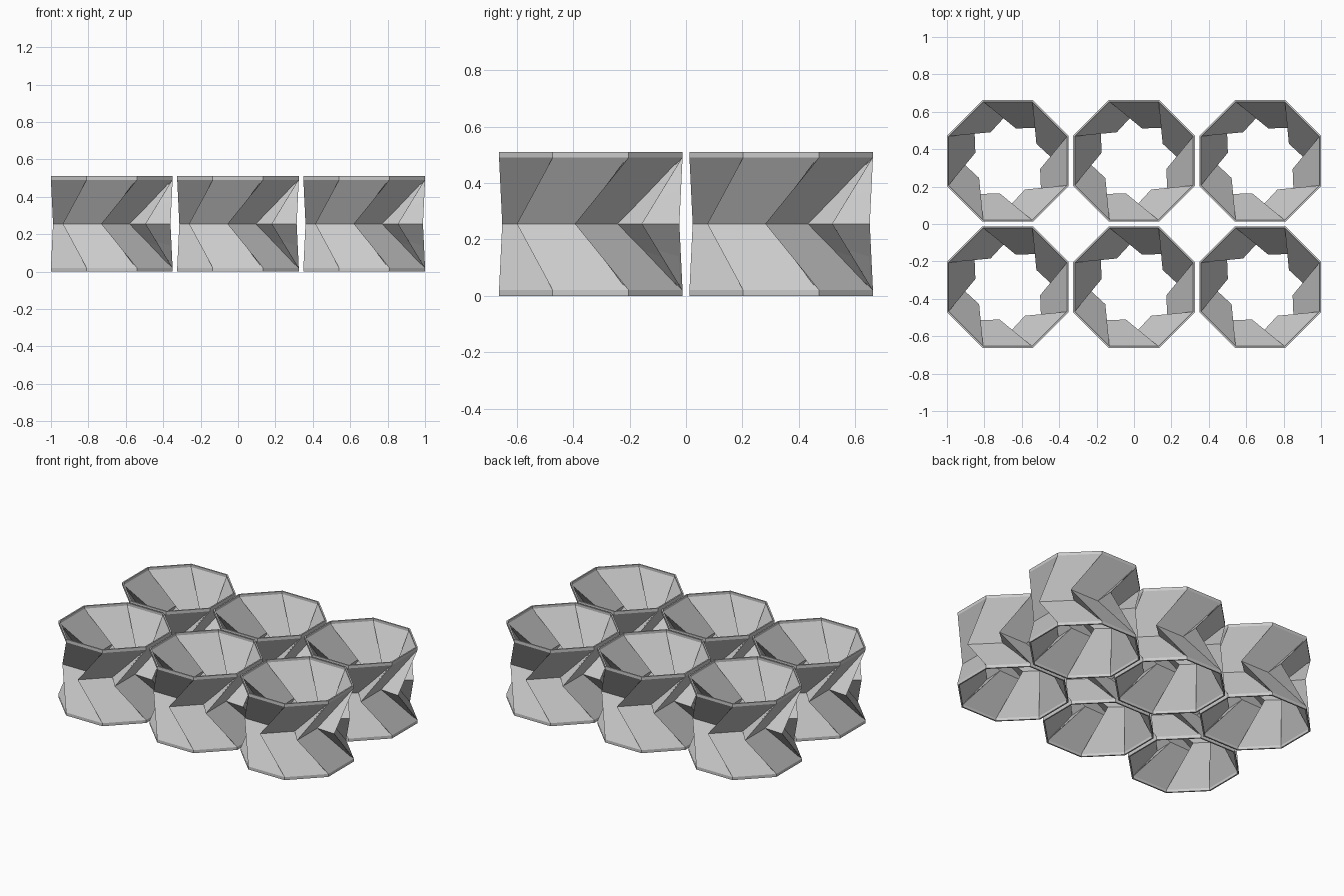
import bpy, bmesh, math
from mathutils import Matrix, Vector

if "Cube" in bpy.data.objects:
    bpy.data.objects.remove(bpy.data.objects["Cube"])

SIDES = 8
APOTHEM, HALF = 0.325, 0.135      # octagonal rim
HEIGHT, LIP = 0.51, 0.02
MID_LEFT = Vector((-0.262, -0.182, 0))   # fold corners of one panel at mid height
MID_RIGHT = Vector((-0.048, -0.182, 0))

grey = bpy.data.materials.new("plain grey")
grey.diffuse_color = (0.6, 0.6, 0.6, 1)
grey.use_nodes = True
grey.node_tree.nodes["Principled BSDF"].inputs["Base Color"].default_value = grey.diffuse_color


def ring(bm, points, z):
    """Repeat the points of one side around the tube."""
    out = []
    for i in range(SIDES):
        turn = Matrix.Rotation(math.tau * i / SIDES, 3, 'Z')
        for p in points:
            v = turn @ p
            out.append(bm.verts.new((v.x, v.y, z)))
    return out


def folded_tube_mesh():
    bm = bmesh.new()
    corner = [Vector((-HALF, -APOTHEM, 0))]
    foot = ring(bm, corner, 0)
    low = ring(bm, corner, LIP)
    mid = ring(bm, [MID_LEFT, MID_RIGHT], HEIGHT / 2)
    high = ring(bm, corner, HEIGHT - LIP)
    top = ring(bm, corner, HEIGHT)
    for i in range(SIDES):
        j = (i + 1) % SIDES
        left, right, nxt = mid[2 * i], mid[2 * i + 1], mid[2 * j]
        # upright lips
        bm.faces.new((foot[i], foot[j], low[j], low[i]))
        bm.faces.new((high[i], high[j], top[j], top[i]))
        # slanted panels and the pleats tucked between them
        bm.faces.new((low[i], low[j], right, left))
        bm.faces.new((low[j], nxt, right))
        bm.faces.new((left, right, high[j], high[i]))
        bm.faces.new((right, nxt, high[j]))
    mesh = bpy.data.meshes.new("folded_tube")
    bm.to_mesh(mesh)
    bm.free()
    mesh.materials.append(grey)
    return mesh


# three by two block of identical tubes
mesh = folded_tube_mesh()
for row, y in (("front", -0.3375), ("back", 0.3375)):
    for column, x in (("left", -0.675), ("middle", 0), ("right", 0.675)):
        tube = bpy.data.objects.new(f"folded_tube_{row}_{column}", mesh)
        tube.location = (x, y, 0)
        bpy.context.collection.objects.link(tube)
        wall = tube.modifiers.new("wall thickness", 'SOLIDIFY')
        wall.thickness = 0.01
        wall.offset = -1
